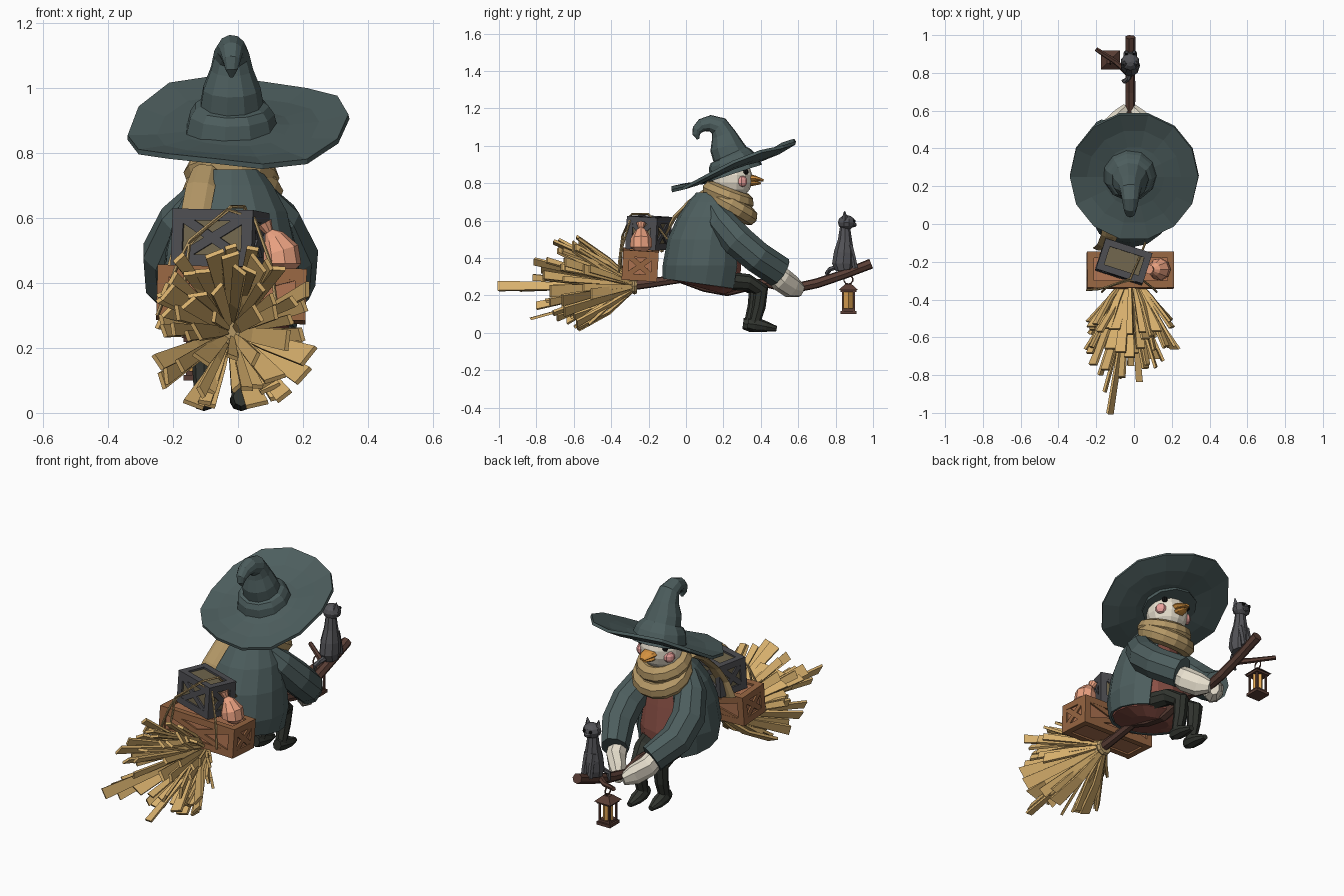
import bpy, bmesh, math, random
from mathutils import Vector, Matrix, Euler

if "Cube" in bpy.data.objects:
    bpy.data.objects.remove(bpy.data.objects["Cube"])

random.seed(7)
CX = -0.02  # rider sits slightly off centre


def mat(name, r, g, b):
    m = bpy.data.materials.new(name)
    m.diffuse_color = [(c / 255) ** 2.2 for c in (r, g, b)] + [1]
    m.use_nodes = True
    m.node_tree.nodes["Principled BSDF"].inputs["Base Color"].default_value = m.diffuse_color
    return m


TEAL, STRAW = mat("teal cloth", 78, 94, 94), mat("straw", 214, 174, 108)
WOOD, BARK = mat("crate wood", 150, 102, 68), mat("bark", 90, 64, 56)
PLANK = mat("crate panel", 172, 114, 82)
GREY, OLIVE = mat("grey wood", 78, 78, 82), mat("olive panel", 112, 102, 78)
CREAM, SCARF = mat("cream", 230, 222, 204), mat("scarf wool", 178, 150, 102)
RED, DARK = mat("vest red", 138, 82, 72), mat("dark leather", 52, 55, 50)
BEAK, PINK = mat("beak", 212, 145, 66), mat("cheek", 235, 160, 155)
SACK, CAT = mat("sack cloth", 234, 160, 128), mat("cat fur", 84, 84, 88)
BLACK, GLOW = mat("black", 25, 25, 25), mat("glow", 225, 165, 85)


def finish(name, bm, m):
    bmesh.ops.recalc_face_normals(bm, faces=bm.faces)
    me = bpy.data.meshes.new(name)
    bm.to_mesh(me)
    bm.free()
    me.materials.append(m)
    ob = bpy.data.objects.new(name, me)
    bpy.context.collection.objects.link(ob)
    return ob


def loft(bm, rings, closed=True, caps=True):
    vs = [[bm.verts.new(p) for p in r] for r in rings]
    n = len(vs[0])
    for a, b in zip(vs, vs[1:]):
        for i in range(n if closed else n - 1):
            j = (i + 1) % n
            bm.faces.new((a[i], a[j], b[j], b[i]))
    if caps:
        bm.faces.new(vs[0])
        bm.faces.new(vs[-1])


def tube(name, pts, radii, m, sides=8):
    """Swept tube; a radius may be (across x, across the other way)."""
    pts = [Vector(p) for p in pts]
    if not isinstance(radii, list):
        radii = [radii] * len(pts)
    rings = []
    for i, p in enumerate(pts):
        t = (pts[min(i + 1, len(pts) - 1)] - pts[max(i - 1, 0)]).normalized()
        ref = Vector((1, 0, 0)) if abs(t.x) < 0.9 else Vector((0, 0, 1))
        a = (ref - t * t.dot(ref)).normalized()
        b = t.cross(a)
        ra, rb = radii[i] if isinstance(radii[i], tuple) else (radii[i],) * 2
        rings.append([p + a * ra * math.cos(k * math.tau / sides) + b * rb * math.sin(k * math.tau / sides)
                      for k in range(sides)])
    bm = bmesh.new()
    loft(bm, rings)
    return finish(name, bm, m)


def ball(name, loc, size, m, seg=12, rot=(0, 0, 0)):
    bm = bmesh.new()
    M = Matrix.LocRotScale(Vector(loc), Euler(rot), Vector(size))
    bmesh.ops.create_uvsphere(bm, u_segments=seg, v_segments=max(5, seg * 2 // 3), radius=1, matrix=M)
    return finish(name, bm, m)


def add_box(bm, loc, size, rot=(0, 0, 0), parent=Matrix()):
    M = parent @ Matrix.LocRotScale(Vector(loc), Euler(rot), Vector(size))
    bmesh.ops.create_cube(bm, size=1, matrix=M)


def crate(name, loc, size, rot, panel, frame, w):
    """Panelled box with edge beams and crossed braces on its sides."""
    P = Matrix.LocRotScale(Vector(loc), Euler(rot), None)
    X, Y, Z = size
    bm = bmesh.new()
    add_box(bm, (0, 0, 0), (X - .02, Y - .02, Z - .02), parent=P)
    finish(name + "_panels", bm, panel)
    bm = bmesh.new()
    for s in (-1, 1):
        for t in (-1, 1):
            add_box(bm, (0, s * (Y - w) / 2, t * (Z - w) / 2), (X, w, w), parent=P)
            add_box(bm, (s * (X - w) / 2, 0, t * (Z - w) / 2), (w, Y, w), parent=P)
            add_box(bm, (s * (X - w) / 2, t * (Y - w) / 2, 0), (w, w, Z), parent=P)
            ax, ay = math.atan2(Z - w, X - w), math.atan2(Z - w, Y - w)
            add_box(bm, (0, s * (Y / 2 - .007), 0), (math.hypot(X - w, Z - w) - w, .012, w * .8), (0, t * ax, 0), P)
            add_box(bm, (s * (X / 2 - .007), 0, 0), (.012, math.hypot(Y - w, Z - w) - w, w * .8), (t * ay, 0, 0), P)
    finish(name + "_frame", bm, frame)


# Broom stick, twig and binding
tube("broom_stick", [(CX, y, z) for y, z in ((-.33, .25), (-.2, .265), (-.03, .29), (.1, .25), (.22, .23), (.34, .255),
     (.44, .265), (.56, .235), (.7, .265), (.85, .315), (.99, .37))], [.03, .026, .025, .032, .035, .03, .026, .026, .027, .026, .028], BARK, 7)
tube("broom_twig", [(CX, .79, .30), (-.10, .86, .31), (-.2, .925, .335)], [.018, .014, .012], BARK, 6)
for i, y in enumerate((-.275, -.30, -.325)):
    tube("binding_%d" % i, [(CX, y - .014, .25), (CX, y, .25), (CX, y + .014, .25)], [.038, .046, .038], SCARF, 9)

# Straw: tapered flat strips, long in the middle and short outside
bm = bmesh.new()
COUNT = 66
for i in range(COUNT):
    a = .74 * math.sqrt((i + .5) / COUNT)
    phi = i * 2.39996 + random.uniform(-.4, .4)
    length = (.69 - .33 * a / .74) * random.uniform(.72, 1.02)
    if i == 0:
        phi, a, length = math.pi, .13, .72
    out = Vector((math.cos(phi), 0, math.sin(phi)))
    side = Vector((-math.sin(phi), 0, math.cos(phi)))
    w = random.uniform(.016, .036)
    bend = random.uniform(-.2, .2) if i else .05
    p = Vector((CX, -.29, .25)) + out * (.008 + .025 * a / .74)
    rings, spin = [], random.uniform(-.6, .6)
    for k, wk in enumerate((.3, .7, 1)):
        if k:
            aa = a - bend * (1.5 - k)
            step = length * (.45 if k == 1 else .55)
            p = p + (Vector((0, -1, 0)) * math.cos(aa) + out * math.sin(aa)) * step
        p.z = max(p.z, .025)
        s = (side * math.cos(spin) + out * math.sin(spin)) * w * wk
        n = (out * math.cos(spin) - side * math.sin(spin)) * .006 + Vector((0, .004, 0))
        rings.append([p + s + n, p - s + n, p - s - n, p + s - n])
    loft(bm, rings)
finish("broom_straw", bm, STRAW)

# Luggage: two crates, a sack, ropes
crate("brown_crate", (-.02, -.245, .365), (.46, .19, .16), (-.06, .03, 0), PLANK, WOOD, .035)
crate("grey_crate", (-.055, -.2, .535), (.26, .17, .175), (-.06, .02, -.31), OLIVE, GREY, .035)
tube("sack", [(.13, -.24, .445), (.135, -.24, .46), (.13, -.24, .50), (.11, -.24, .54), (.095, -.24, .558), (.08, -.24, .585)],
     [.04, .06, .058, .034, .014, .026], SACK, 9)
tube("rope_front", [(-.25, -.35, .30), (-.19, -.345, .45), (-.15, -.335, .53), (-.02, -.29, .635), (.02, -.2, .635), (.06, -.1, .5)], .006, SCARF, 5)
tube("rope_side", [(-.17, -.36, .36), (-.15, -.34, .52), (-.03, -.3, .625), (.05, -.3, .60), (.1, -.34, .46), (.12, -.36, .32)], .006, SCARF, 5)

# Vest body (closed) and coat (open at the front)
rows = [(.09, .26, .20, .215), (.095, .36, .22, .22), (.10, .50, .205, .20), (.12, .62, .175, .165), (.14, .70, .13, .13), (.155, .75, .09, .10)]


def body_ring(row, grow, gap, n):
    cy, z, rx, ry = row
    out = []
    for i in range(n):
        t = math.pi / 2 + gap + (math.tau - 2 * gap) * i / (n - 1 if gap else n)
        zz = z - .03 * math.sin(t) * (z < .3)
        out.append((CX + (rx + grow) * math.cos(t), cy + (ry + grow) * math.sin(t), zz))
    return out


bm = bmesh.new()
loft(bm, [body_ring(r, -.02, 0, 14) for r in [(.10, .235, .12, .13)] + rows])
finish("vest_body", bm, RED)
bm = bmesh.new()
loft(bm, [body_ring(r, 0, .7 - .08 * i, 13) for i, r in enumerate(rows)], closed=False, caps=False)
finish("coat", bm, TEAL).modifiers.new("thick", 'SOLIDIFY').thickness = .014

# Sleeves, hands, legs and boots for both sides
for s, tag in ((-1, "left"), (1, "right")):
    def P(x, y, z):
        return (CX - .005 + s * x, y, z)
    tube(tag + "_sleeve", [P(.09, .14, .67), P(.14, .19, .59), P(.185, .28, .49), P(.18, .38, .405), P(.115, .50, .325)],
         [.05, .08, .088, .086, (.07, .086)], TEAL, 9)
    tube(tag + "_hand", [P(.125, .44, .345), P(.10, .51, .285), P(.05, .565, .245), P(.015, .615, .225)],
         [.05, (.05, .065), (.045, .062), (.025, .035)], CREAM, 8)
    lx, d = (-.105, -.015) if s < 0 else (.01, .01)
    tube(tag + "_leg", [(s * .09 + CX, .2, .28), ((s * .09 + CX + lx) / 2, .32 + d, .27), (lx, .39 + d, .23), (lx, .38 + d, .14), (lx, .355 + d, .05)],
         [.05, .045, .044, .036, .03], DARK, 8)
    tube(tag + "_boot", [(lx, .32 + d, .05), (lx, .36 + d, .045), (lx, .42 + d, .033), (lx, .475 + d, .022)],
         [(.025, .03), (.034, .04), (.035, .028), (.016, .014)], DARK, 8)
    # Face details
    ball(tag + "_eye", (CX + s * .075, .318, .862), (.016, .016, .018), BLACK, 8)
    ball(tag + "_cheek", (CX + s * .09, .303, .81), (.03, .02, .03), PINK, 8, (0, 0, -s * .9))

# Head and beak
ball("head", (CX, .248, .825), (.112, .108, .115), CREAM, 14)
tube("upper_beak", [(CX, .33, .825), (CX, .37, .825), (CX, .415, .815)], [(.045, .025), (.04, .016), (.016, .006)], BEAK, 8)
tube("lower_beak", [(CX, .33, .80), (CX, .37, .80), (CX, .40, .80)], [(.035, .018), (.03, .012), (.012, .005)], BEAK, 8)

# Scarf: tilted wraps and a tail hanging down the back
for i, (y, z, R, tilt) in enumerate(((.225, .732, .10, -.36), (.24, .675, .112, -.5))):
    bpy.ops.mesh.primitive_torus_add(major_segments=14, minor_segments=8, major_radius=R, minor_radius=.048,
                                     location=(CX, y, z), rotation=(tilt, .06 - .12 * i, 0))
    bpy.context.object.name = "scarf_wrap_%d" % i
    bpy.context.object.data.materials.append(SCARF)
tube("scarf_tail", [(-.10, .10, .75), (-.115, .02, .70), (-.13, -.06, .62), (-.15, -.11, .53), (-.17, -.13, .44)],
     [(.04, .02), (.045, .014), (.045, .012), (.045, .012), (.05, .012)], SCARF, 6)

# Hat: wavy tilted brim and curled cone
bm = bmesh.new()
N, rings = 14, []
for r in (.07, .16, .25, .34):
    ring = []
    for k in range(N):
        t = k * math.tau / N
        x, y = r * math.cos(t), r * .99 * math.sin(t)
        wave = (r / .34) ** 2 * .02 * math.sin(3 * t + 1.2) + (r / .34) ** 3 * .03 * max(0, math.sin(t))
        ring.append((x, .25 + y, .888 + .36 * y + .04 * x + wave - .012 * math.sin(math.pi * (r - .07) / .27)))
    rings.append(ring)
loft(bm, rings, caps=False)
finish("hat_brim", bm, TEAL).modifiers.new("thick", 'SOLIDIFY').thickness = .016
tube("hat_cone", [(CX, y, z) for y, z in ((.268, .855), (.247, .92), (.24, .945), (.235, .955), (.215, 1.0), (.2, 1.06), (.175, 1.105),
     (.13, 1.12), (.085, 1.11), (.06, 1.085), (.055, 1.06), (.065, 1.035))],
     [.148, .132, .115, .098, .09, .066, .055, .045, .036, .028, .02, .006], TEAL, 11)

# Cat sitting on the stick end
tube("cat_body", [(CX, .845, .335), (CX, .84, .37), (CX, .845, .43), (CX, .85, .50), (CX, .85, .57)],
     [.045, (.052, .06), (.05, .055), (.036, .038), .027], CAT, 9)
ball("cat_head", (CX, .858, .59), (.05, .046, .04), CAT, 10)
ball("cat_muzzle", (CX, .897, .578), (.022, .016, .014), CAT, 8)
tube("cat_tail", [(CX, .80, .35), (CX - .01, .77, .34), (CX - .03, .755, .32), (CX - .04, .76, .28)], [.014, .013, .013, .007], CAT, 6)
for s in (-1, 1):
    tube("cat_ear", [(CX + s * .028, .85, .605), (CX + s * .036, .848, .65)], [(.022, .02), .003], CAT, 4)
    tube("cat_front_leg", [(CX + s * .018, .875, .47), (CX + s * .02, .895, .40), (CX + s * .02, .905, .345)], [.018, .015, .016], CAT, 6)
    ball("cat_eye", (CX + s * .02, .9, .598), (.009, .006, .009), BLACK, 6)

# Lantern hanging from the twig
LX, LY = -.125, .868
bm = bmesh.new()
add_box(bm, (LX, LY, .108), (.085, .085, .016))
add_box(bm, (LX, LY, .122), (.066, .066, .014))
add_box(bm, (LX, LY, .225), (.085, .085, .012))
for s in (-1, 1):
    for t in (-1, 1):
        add_box(bm, (LX + s * .03, LY + t * .03, .17), (.01, .01, .11))
bmesh.ops.create_cone(bm, cap_ends=True, segments=4, radius1=.072, radius2=.025, depth=.03,
                      matrix=Matrix.Translation((LX, LY, .245)) @ Matrix.Rotation(math.pi / 4, 4, 'Z'))
finish("lantern_frame", bm, BARK)
tube("lantern_light", [(LX, LY, .125), (LX, LY, .22)], [.032, .032], GLOW, 4)
bpy.ops.mesh.primitive_torus_add(major_segments=10, minor_segments=5, major_radius=.024, minor_radius=.004,
                                 location=(LX, LY, .285), rotation=(0, math.pi / 2, 0))
bpy.context.object.name = "lantern_ring"
bpy.context.object.data.materials.append(BARK)
